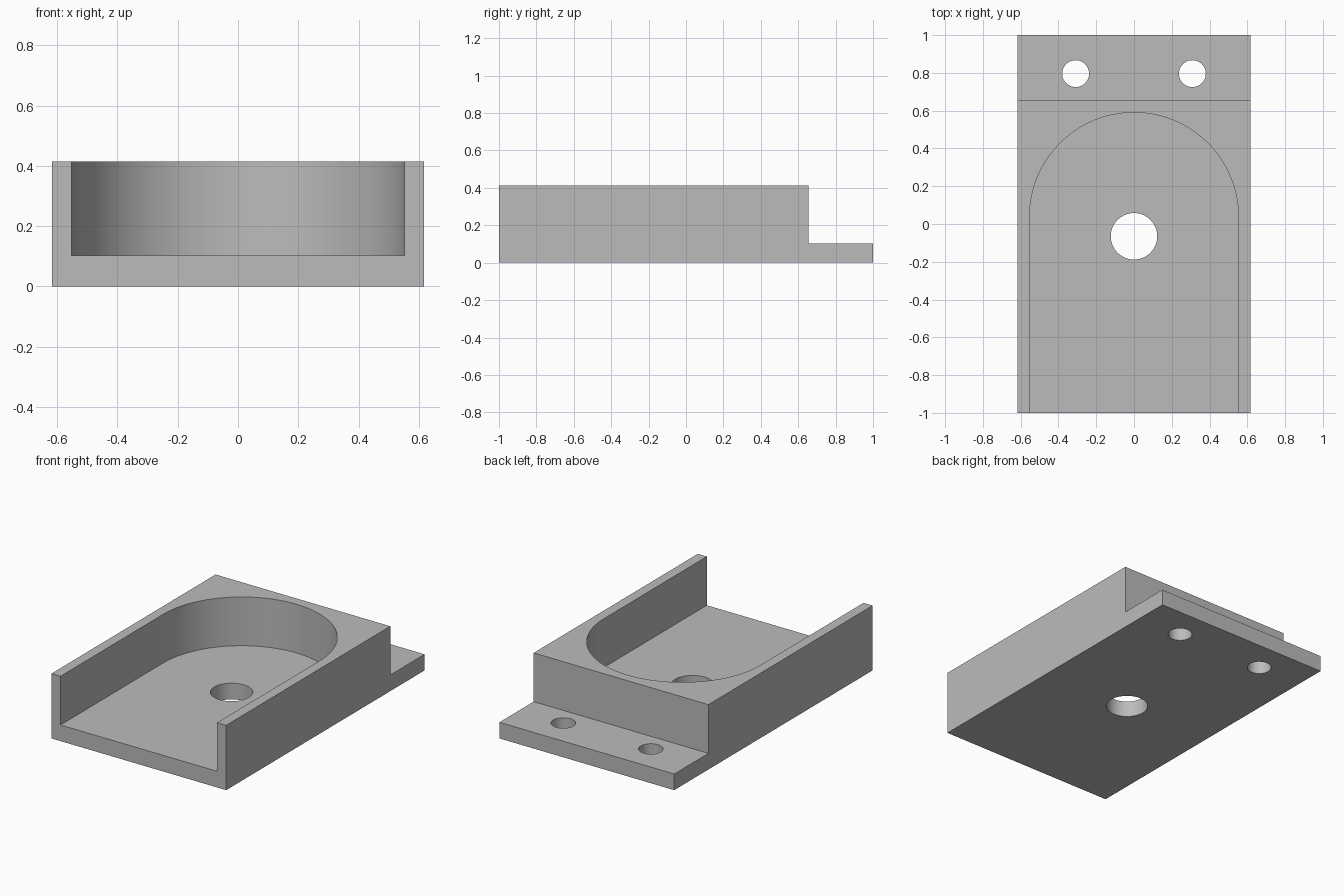
import bpy
import bmesh
import math

HALF_W, HEIGHT, FLOOR, STEP_Y = 0.617, 0.414, 0.103, 0.655
SLOT_R, SLOT_Y = 0.553, 0.037

cube = bpy.data.objects.get("Cube")
if cube:
    bpy.data.objects.remove(cube, do_unlink=True)

grey = bpy.data.materials.new("plain grey")
grey.use_nodes = True
colour = (0.5, 0.5, 0.5, 1)
grey.diffuse_color = colour
grey.node_tree.nodes["Principled BSDF"].inputs["Base Color"].default_value = colour


def prism(name, outline, offset):
    """Extrude a closed outline of 3D points along an offset."""
    bm = bmesh.new()
    face = bm.faces.new([bm.verts.new(p) for p in outline])
    top = bmesh.ops.extrude_face_region(bm, geom=[face])["geom"]
    moved = [v for v in top if isinstance(v, bmesh.types.BMVert)]
    bmesh.ops.translate(bm, verts=moved, vec=offset)
    bmesh.ops.recalc_face_normals(bm, faces=bm.faces[:])
    mesh = bpy.data.meshes.new(name)
    bm.to_mesh(mesh)
    bm.free()
    mesh.materials.append(grey)
    obj = bpy.data.objects.new(name, mesh)
    bpy.context.collection.objects.link(obj)
    return obj


def arc(x, y, z, radius, sweep, steps):
    return [(x + radius * math.cos(sweep * i / steps),
             y + radius * math.sin(sweep * i / steps), z) for i in range(steps + 1)]


def hole(name, x, y, radius):
    circle = arc(x, y, -0.1, radius, 2 * math.pi, 64)[:-1]
    return prism(name, circle, (0, 0, FLOOR + 0.2))


# Stepped block with a low mounting flange at the back
side = [(-1, 0), (1, 0), (1, FLOOR), (STEP_Y, FLOOR), (STEP_Y, HEIGHT), (-1, HEIGHT)]
body = prism("bracket_body", [(-HALF_W, y, z) for y, z in side], (2 * HALF_W, 0, 0))

# Round-ended pocket, open at the front
pocket = arc(0, SLOT_Y, FLOOR, SLOT_R, math.pi, 64)
pocket += [(-SLOT_R, -1.2, FLOOR), (SLOT_R, -1.2, FLOOR)]
cutters = [prism("pocket_cutter", pocket, (0, 0, HEIGHT))]

# Through holes in the floor and the flange
cutters.append(hole("floor_hole_cutter", 0, -0.065, 0.123))
for label, side_sign in (("left", 1), ("right", -1)):
    cutters.append(hole(label + "_flange_hole_cutter", side_sign * 0.309, 0.796, 0.071))

# Apply the cuts, then drop the cutters
bpy.ops.object.select_all(action="DESELECT")
body.select_set(True)
bpy.context.view_layer.objects.active = body
for cutter in cutters:
    mod = body.modifiers.new(cutter.name, "BOOLEAN")
    mod.operation = "DIFFERENCE"
    mod.solver = "EXACT"
    mod.object = cutter
    bpy.ops.object.modifier_apply(modifier=mod.name)
    bpy.data.objects.remove(cutter, do_unlink=True)

bpy.ops.object.shade_smooth_by_angle(angle=math.radians(30))
